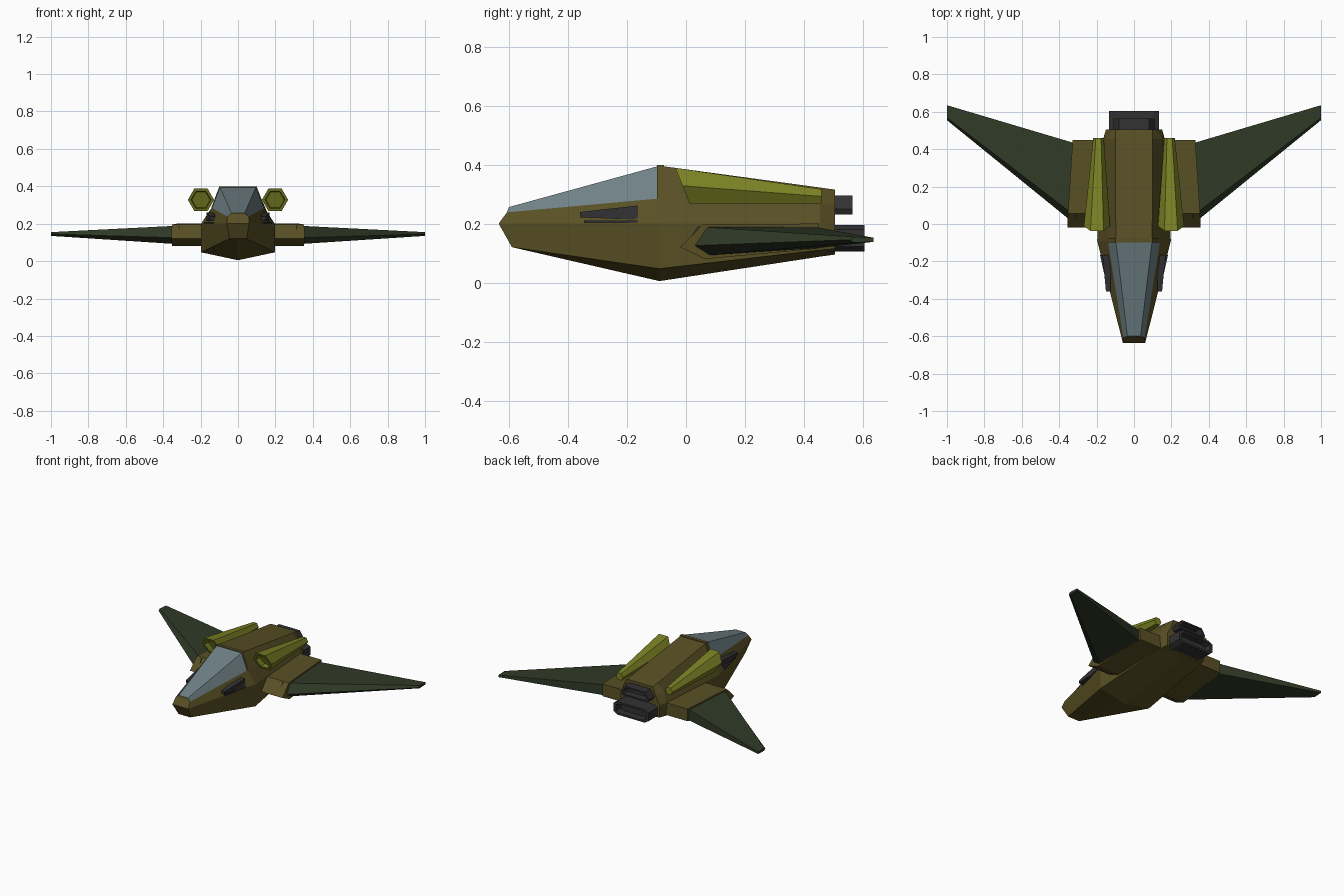
import bpy, bmesh, math
from mathutils import Vector

if "Cube" in bpy.data.objects:
    bpy.data.objects.remove(bpy.data.objects["Cube"], do_unlink=True)


def material(name, r, g, b):
    m = bpy.data.materials.new(name)
    m.use_nodes = True
    m.diffuse_color = (r, g, b, 1)
    m.node_tree.nodes["Principled BSDF"].inputs["Base Color"].default_value = (r, g, b, 1)
    return m


OLIVE = material("olive_brown", 0.10, 0.08, 0.018)
LIME = material("lime_green", 0.20, 0.225, 0.018)
GLASS = material("grey_blue_glass", 0.16, 0.22, 0.24)
WING = material("dark_green", 0.030, 0.042, 0.020)
METAL = material("charcoal", 0.032, 0.032, 0.034)


def loft(name, rings, *mats):
    """Join matching closed rings with flat quads and close both ends."""
    bm = bmesh.new()
    n = len(rings[0])
    vs = [[bm.verts.new(p) for p in ring] for ring in rings]
    for a, b in zip(vs, vs[1:]):
        for i in range(n):
            j = (i + 1) % n
            bm.faces.new((a[i], a[j], b[j], b[i]))
    for ring in (vs[0], vs[-1]):
        for i in range((n - 1) // 2):
            ids = dict.fromkeys((i, i + 1, n - 2 - i, n - 1 - i))
            bm.faces.new([ring[k] for k in ids])
    bmesh.ops.recalc_face_normals(bm, faces=bm.faces)
    mesh = bpy.data.meshes.new(name)
    bm.to_mesh(mesh)
    bm.free()
    for m in mats:
        mesh.materials.append(m)
    obj = bpy.data.objects.new(name, mesh)
    bpy.context.collection.objects.link(obj)
    return obj


def mirrored(half):
    """Complete a half section that ends on the centre line."""
    return half + [(-x, y, z) for x, y, z in reversed(half[:-1])]


def shrink(ring, factor, dy=0):
    c = sum((Vector(p) for p in ring), Vector()) / len(ring)
    return [c + (Vector(p) - c) * factor + Vector((0, dy, 0)) for p in ring]


def section(y, pts):
    return mirrored([(x, y, z) for x, z in pts])


# Fuselage, with the canopy as its upper front faces
nose = mirrored([(0.035, -0.6, 0.256), (0.057, -0.607, 0.238), (0.06, -0.635, 0.2),
                 (0.045, -0.59, 0.12), (0, -0.59, 0.12)])
fuselage = loft("fuselage", [
    nose,
    section(-0.09, [(0.097, 0.396), (0.14, 0.285), (0.197, 0.2), (0.197, 0.047), (0, 0.005)]),
    section(0.455, [(0.1, 0.322), (0.155, 0.265), (0.165, 0.2), (0.16, 0.11), (0, 0.088)]),
    section(0.505, [(0.1, 0.315), (0.115, 0.265), (0.15, 0.2), (0.15, 0.115), (0, 0.095)]),
], OLIVE, GLASS)
for f in fuselage.data.polygons:
    if -0.5 < f.center.y < -0.1 and f.center.z > 0.26:
        f.material_index = 1

# Raised frame behind the canopy
frame = [(0.1, 0.399), (0.143, 0.285), (0, 0.285)]
loft("canopy_frame", [section(-0.098, frame), section(-0.075, frame)], OLIVE)


def hexagon(x, z, r, y, slant=0):
    ring = []
    for k in range(6):
        a = k * math.pi / 3
        ring.append((x + r * math.cos(a), y - slant * math.sin(a), z + r * math.sin(a)))
    return ring


def wing_section(x, pts, s):
    return [(s * x, y, z) for y, z in pts]


def box_ring(x, z, y, hw, hh):
    return [(x + hw, y, z + hh), (x + hw, y, z - hh), (x - hw, y, z - hh), (x - hw, y, z + hh)]


for side, s in (("left", 1), ("right", -1)):
    # Blunt wing root block
    root = [(-0.02, 0.12), (0.055, 0.196), (0.45, 0.2), (0.45, 0.115), (0.065, 0.08)]
    end = [(s * (0.357 - 0.065 * max(y, 0)), y, z) for y, z in root]
    loft(side + "_wing_root", [wing_section(0.1, root, s), end], OLIVE)

    # Swept wing tapering to the tip
    loft(side + "_wing", [
        wing_section(0.31, [(-0.005, 0.124), (0.04, 0.19), (0.43, 0.19), (0.43, 0.115), (0.05, 0.09)], s),
        wing_section(1.0, [(0.555, 0.145), (0.568, 0.155), (0.635, 0.152), (0.635, 0.138), (0.57, 0.135)], s),
    ], WING)

    # Hexagonal intake pod with a hollow slanted mouth
    mouth = hexagon(s * 0.198, 0.328, 0.07, -0.012, 0.028)
    loft(side + "_intake_pod", [
        shrink(mouth, 0.7, 0.04), shrink(mouth, 0.75), mouth,
        hexagon(s * 0.19, 0.292, 0.028, 0.46),
    ], LIME)

    # Side gun and the thin rail under it
    loft(side + "_gun", [box_ring(s * 0.138, 0.23, -0.36, 0.012, 0.009),
                         box_ring(s * 0.145, 0.237, -0.165, 0.024, 0.024)], METAL)
    loft(side + "_gun_rail", [box_ring(s * 0.13, 0.206, -0.345, 0.012, 0.004),
                              box_ring(s * 0.15, 0.206, -0.165, 0.032, 0.004)], METAL)


# Stacked engine nozzles, each hollow at the back
def nozzle(name, y, pts):
    ring = [(x, y, z) for x, z in pts + [(-x, z) for x, z in reversed(pts)]]
    start = [(x, 0.46, z) for x, y0, z in ring]
    inner = [(x * 0.85, y0, 0.72 * z + 0.28 * (pts[0][1] + pts[-1][1]) / 2) for x, y0, z in ring]
    deep = [(x, y0 - 0.05, z) for x, y0, z in inner]
    loft(name, [start, ring, inner, deep], METAL)


nozzle("upper_nozzle", 0.565, [(0.08, 0.295), (0.11, 0.25), (0.1, 0.23)])
nozzle("lower_nozzle", 0.605, [(0.105, 0.195), (0.134, 0.18), (0.134, 0.122), (0.105, 0.105)])
